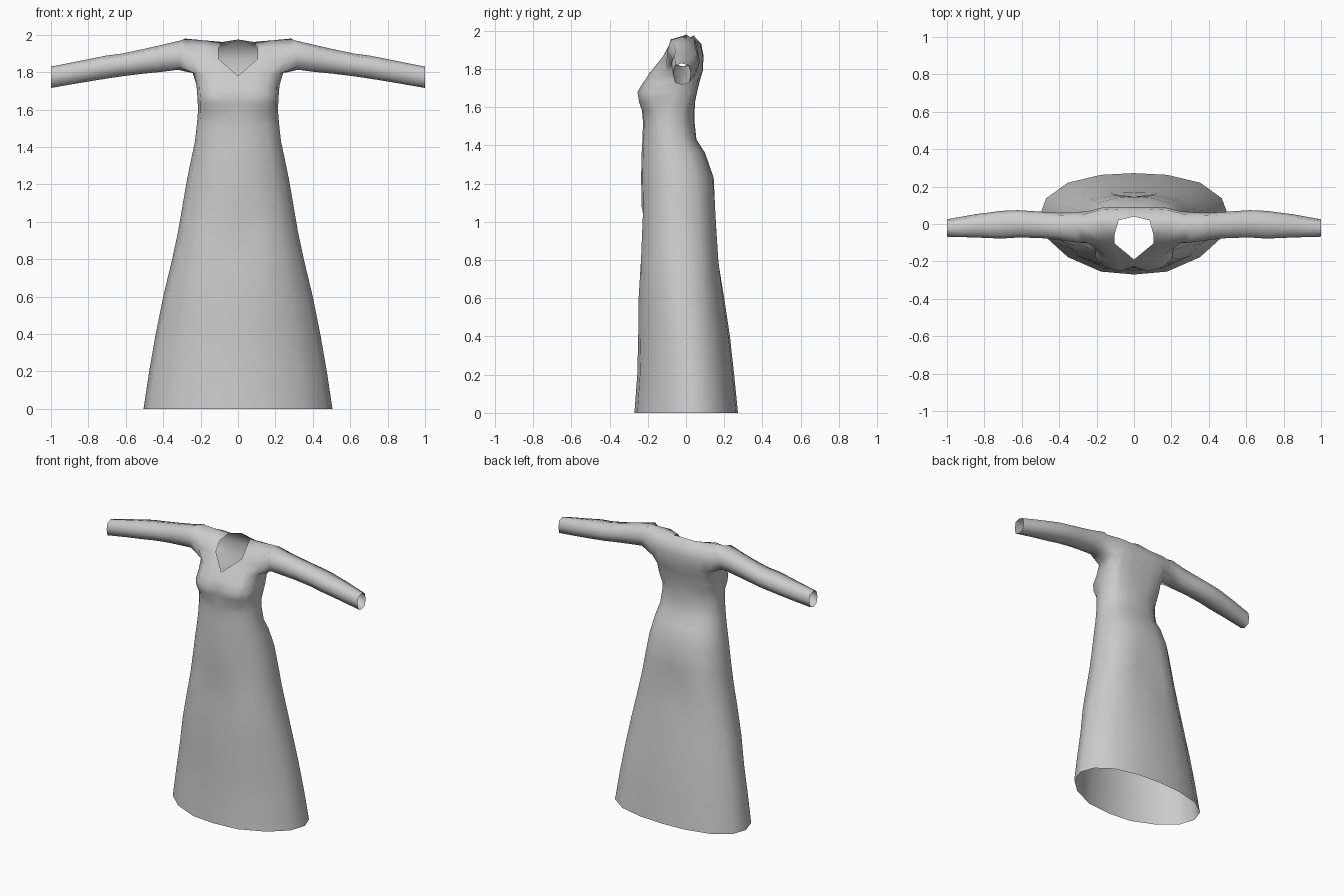
import bpy, bmesh

cloth = bpy.data.materials.new("light grey cloth")
cloth.diffuse_color = (0.6, 0.6, 0.6, 1)

bm = bmesh.new()


def vert(x, y, z):
    return bm.verts.new((x, y, z))


def bridge(lower, upper):
    for i in range(len(lower) - 1):
        bm.faces.new((lower[i], lower[i + 1], upper[i + 1], upper[i]))


# Half outline from front centre (0) through the side (4) to back centre (8)
XF = (0, .35, .70, .93, 1, .93, .70, .35, 0)
YF = (1, .95, .70, .36, 0, .42, .78, .96, 1)

# Skirt and bodice rows: z, half width, front y, side y, back y, squareness
ROWS = (
    (0.00, .505, -.270, .04, .272, 1.0),
    (0.20, .475, -.255, .03, .252, 1.0),
    (0.40, .440, -.250, .02, .230, 1.0),
    (0.60, .400, -.248, .00, .200, .9),
    (0.80, .352, -.245, -.01, .175, .8),
    (0.95, .320, -.238, -.02, .165, .8),
    (1.08, .298, -.232, -.03, .158, .8),
    (1.23, .272, -.235, -.04, .145, .8),
    (1.36, .245, -.232, -.06, .100, .8),
    (1.43, .230, -.228, -.08, .055, .8),
    (1.52, .220, -.225, -.09, .045, .8),
    (1.58, .215, -.230, -.09, .045, .7),
    (1.63, .215, -.250, -.08, .048, .45),
    (1.68, .218, -.258, -.06, .058, .4),
    (1.73, .222, -.228, -.04, .070, .5),
)
# Fold at the front, seat crease at the back, hollow between the bust
DENTS = {(.80, 0): .025, (.95, 0): .03, (.80, 8): -.008, (.95, 8): -.035,
         (1.08, 8): -.012, (1.63, 0): .03, (1.68, 0): .03, (1.73, 0): .015}

prev = None
for z, w, yf, ys, yb, p in ROWS:
    row = []
    for i in range(9):
        end = yf if i < 4 else yb
        y = ys + (end - ys) * YF[i] ** p + DENTS.get((z, i), 0)
        row.append(vert(XF[i] * w, y, z))
    if prev:
        bridge(prev, row)
    prev = row

# Chest row at the underarm
L0 = [vert(*c) for c in (
    (0, -.19, 1.78), (.08, -.185, 1.785), (.16, -.165, 1.785), (.222, -.105, 1.79),
    (.243, -.02, 1.80), (.222, .06, 1.79), (.16, .085, 1.79), (.08, .088, 1.79),
    (0, .088, 1.79))]
bridge(prev, L0)

# Front and back yokes up to the shoulder line, leaving the V neck open
F1 = [vert(*c) for c in ((.103, -.105, 1.87), (.175, -.118, 1.87), (.25, -.10, 1.865))]
F2 = [vert(*c) for c in ((.105, -.06, 1.93), (.18, -.08, 1.94), (.275, -.075, 1.935))]
TOP = [vert(*c) for c in ((.082, .02, 1.962), (.18, .005, 1.97), (.285, .0, 1.98))]
B1 = [vert(*c) for c in ((.25, .068, 1.865), (.17, .088, 1.87), (.08, .092, 1.87), (0, .092, 1.87))]
B2 = [vert(*c) for c in ((.28, .05, 1.94), (.18, .075, 1.935), (.08, .08, 1.93), (0, .08, 1.93))]
bm.faces.new((L0[0], L0[1], F1[0]))
bridge(L0[1:4], F1)
bridge(F1, F2)
bridge(F2, TOP)
bridge(L0[5:], B1)
bridge(B1, B2)
bridge(B2, TOP[::-1] + [vert(0, .04, 1.975)])

# Sleeve lofted from the armhole: x, bottom z, top z, front y, back y
ring = [L0[4], L0[3], F1[2], F2[2], TOP[2], B2[0], B1[0], L0[5]]
OCT = ((0, -1), (-.78, -.78), (-1, 0), (-.78, .78), (0, 1), (.78, .78), (1, 0), (.78, -.78))
SLEEVE = ((.31, 1.813, 1.972, -.098, .063), (.40, 1.803, 1.948, -.085, .060),
          (.50, 1.793, 1.925, -.075, .066), (.62, 1.778, 1.900, -.072, .074),
          (.71, 1.765, 1.888, -.078, .070), (.85, 1.742, 1.860, -.072, .052),
          (1.0, 1.716, 1.830, -.068, .025))
for x, zb, zt, yf, yb in SLEEVE:
    new = [vert(x - (.012 * s if x < .35 else 0), (yf + yb) / 2 + (yb - yf) / 2 * c,
                (zb + zt) / 2 + (zt - zb) / 2 * s) for c, s in OCT]
    bridge(ring + ring[:1], new + new[:1])
    ring = new

bmesh.ops.recalc_face_normals(bm, faces=bm.faces)
if sum(f.normal.y * f.calc_center_median().y for f in bm.faces) < 0:
    bmesh.ops.reverse_faces(bm, faces=bm.faces)
mesh = bpy.data.meshes.new("dress")
bm.to_mesh(mesh)
bm.free()
mesh.materials.append(cloth)
for poly in mesh.polygons:
    poly.use_smooth = True

# Mirror the half garment
dress = bpy.data.objects.new("dress", mesh)
bpy.context.collection.objects.link(dress)
mirror = dress.modifiers.new("Mirror", 'MIRROR')
mirror.use_clip = True
mirror.merge_threshold = .001
